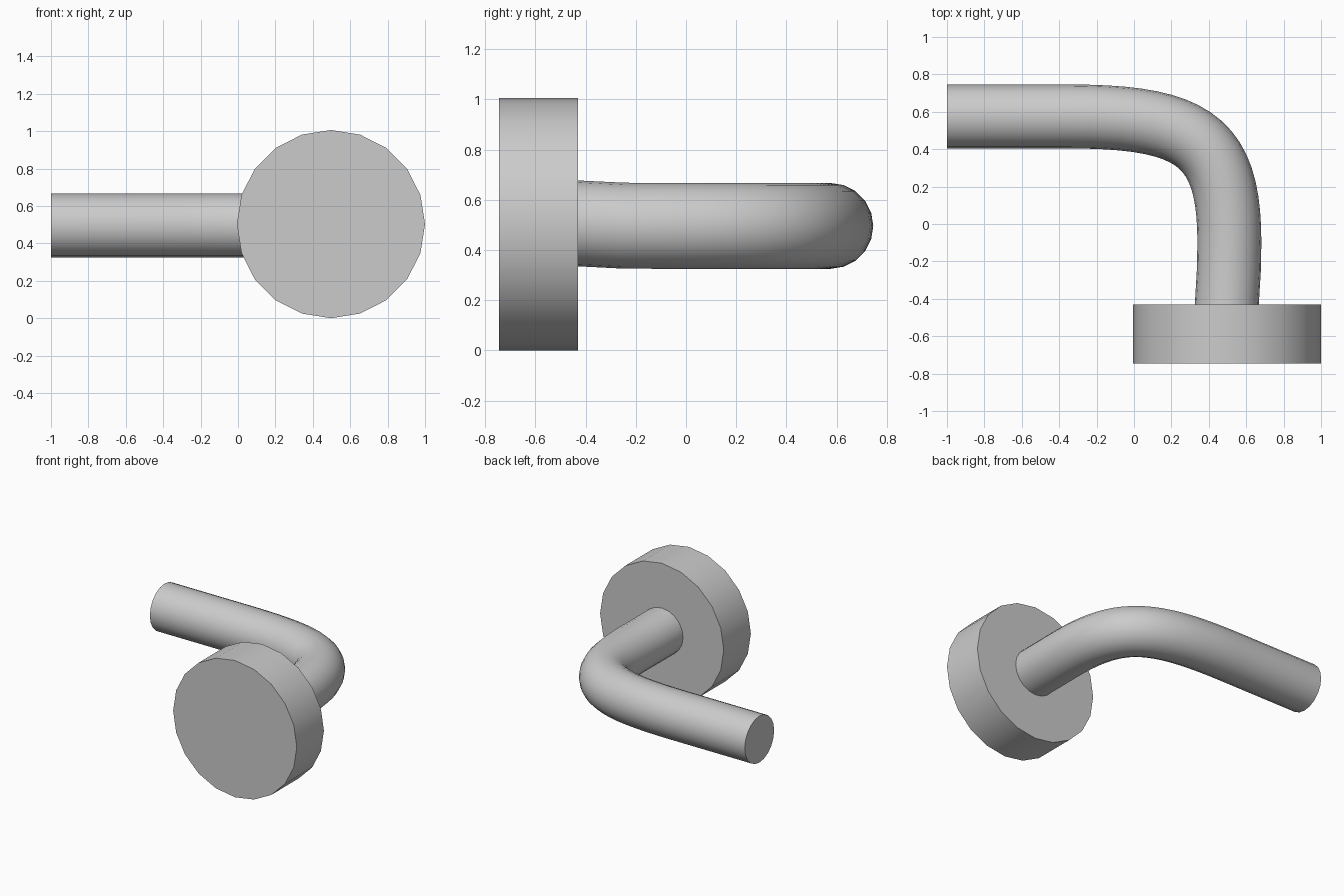
import bpy, bmesh, math
from mathutils import Vector
from mathutils.geometry import interpolate_bezier

if "Cube" in bpy.data.objects:
    bpy.data.objects.remove(bpy.data.objects["Cube"])

SIDES = 20


def sweep(name, path, radius):
    """Capped round tube along a path lying close to the horizontal plane."""
    bm = bmesh.new()
    rings = []
    for i, p in enumerate(path):
        tangent = (path[min(i + 1, len(path) - 1)] - path[max(i - 1, 0)]).normalized()
        if i == 0 or i == len(path) - 1:
            # end cuts lie square to the axes
            tangent = Vector((1, 0, 0)) if i == 0 else Vector((0, -1, 0))
        side = tangent.cross(Vector((0, 0, 1))).normalized()
        up = side.cross(tangent)
        rings.append([bm.verts.new(p + radius * (math.sin(a) * side + math.cos(a) * up))
                      for a in (k * math.tau / SIDES for k in range(SIDES))])
    for r0, r1 in zip(rings, rings[1:]):
        for k in range(SIDES):
            n = (k + 1) % SIDES
            bm.faces.new((r0[k], r0[n], r1[n], r1[k]))
    bm.faces.new(rings[0])
    bm.faces.new(rings[-1])
    bmesh.ops.recalc_face_normals(bm, faces=bm.faces)
    mesh = bpy.data.meshes.new(name)
    bm.to_mesh(mesh)
    bm.free()
    obj = bpy.data.objects.new(name, mesh)
    bpy.context.collection.objects.link(obj)
    return obj


def smooth(obj):
    bpy.ops.object.select_all(action='DESELECT')
    obj.select_set(True)
    bpy.context.view_layer.objects.active = obj
    bpy.ops.object.shade_smooth_by_angle(angle=math.radians(35))


# Round mounting plate
bpy.ops.mesh.primitive_cylinder_add(vertices=SIDES, radius=0.503, depth=0.315,
                                    location=(0.497, -0.5875, 0.503),
                                    rotation=(math.pi / 2, 0, 0))
plate = bpy.context.object
plate.name = "mounting_plate"
smooth(plate)

# Bent lever: straight grip, wide elbow, short neck into the plate
bend = interpolate_bezier(Vector((-0.35, 0.575, 0.496)), Vector((0.33, 0.575, 0.496)),
                          Vector((0.51, 0.44, 0.496)), Vector((0.51, -0.1, 0.496)), 20)
path = [Vector((-1, 0.575, 0.496))] + list(bend) + [
    Vector((0.507, -0.25, 0.497)), Vector((0.496, -0.432, 0.506))]
smooth(sweep("lever", path, 0.171))
